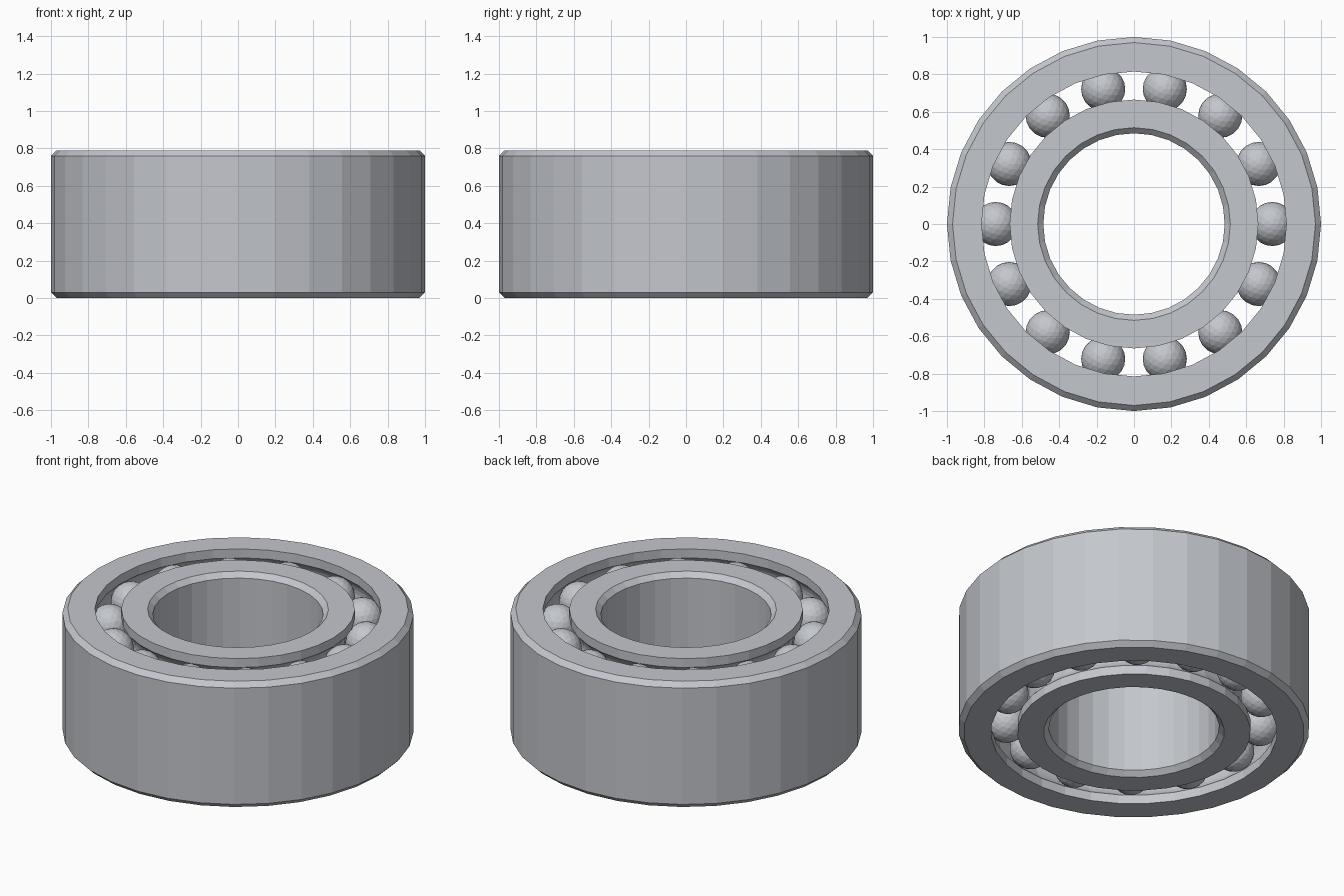
import bpy
import bmesh
from math import asin, cos, pi, sin, tau, sqrt

cube = bpy.data.objects.get("Cube")
if cube:
    bpy.data.objects.remove(cube, do_unlink=True)

HEIGHT = 0.79
CHAMFER = 0.03
SEGMENTS = 32
BALL_COUNT = 14
BALL_RADIUS = 0.118
PITCH_RADIUS = 0.74
ROWS = (0.15, HEIGHT - 0.15)

# Brushed steel
steel = bpy.data.materials.new("steel")
steel.use_nodes = True
colour = (0.55, 0.57, 0.61, 1)
steel.diffuse_color = colour
steel.node_tree.nodes["Principled BSDF"].inputs["Base Color"].default_value = colour


def add_object(name, bm):
    mesh = bpy.data.meshes.new(name)
    bm.to_mesh(mesh)
    bm.free()
    mesh.materials.append(steel)
    obj = bpy.data.objects.new(name, mesh)
    bpy.context.collection.objects.link(obj)
    return obj


def lathe(name, profile):
    """Revolve a closed (radius, z) profile around the z axis."""
    bm = bmesh.new()
    loops = []
    for i in range(SEGMENTS):
        a = tau * i / SEGMENTS
        loops.append([bm.verts.new((r * cos(a), r * sin(a), z)) for r, z in profile])
    n = len(profile)
    for i in range(SEGMENTS):
        here, there = loops[i], loops[(i + 1) % SEGMENTS]
        for j in range(n):
            k = (j + 1) % n
            bm.faces.new((here[j], there[j], there[k], here[k]))
    bmesh.ops.recalc_face_normals(bm, faces=bm.faces)
    return add_object(name, bm)


def race(radius, groove_steps=8):
    """Wall at the given radius from bottom to top, with a round groove per ball row."""
    side = 1 if radius > PITCH_RADIUS else -1
    groove = BALL_RADIUS + 0.002
    half = asin(sqrt(groove ** 2 - (radius - PITCH_RADIUS) ** 2) / groove)
    points = [(radius, 0)]
    for z in ROWS:
        for i in range(groove_steps + 1):
            a = half * (2 * i / groove_steps - 1)
            points.append((PITCH_RADIUS + side * groove * cos(a), z + groove * sin(a)))
    return points + [(radius, HEIGHT)]


def chamfered_wall(radius, direction):
    """Plain wall from top to bottom with a chamfer at both ends."""
    end = radius + direction * CHAMFER
    return [(end, HEIGHT), (radius, HEIGHT - CHAMFER), (radius, CHAMFER), (end, 0)]


# Rings
lathe("outer_ring", race(0.815) + chamfered_wall(1.0, -1))
lathe("inner_ring", race(0.665) + chamfered_wall(0.485, 1))

# Two rows of balls sharing one mesh
bm = bmesh.new()
bmesh.ops.create_icosphere(bm, subdivisions=3, radius=BALL_RADIUS)
first = add_object("ball", bm)
for row, z in enumerate(ROWS):
    for i in range(BALL_COUNT):
        if row == 0 and i == 0:
            ball = first
        else:
            ball = bpy.data.objects.new("ball", first.data)
            bpy.context.collection.objects.link(ball)
        a = tau * i / BALL_COUNT
        ball.location = (PITCH_RADIUS * cos(a), PITCH_RADIUS * sin(a), z)
